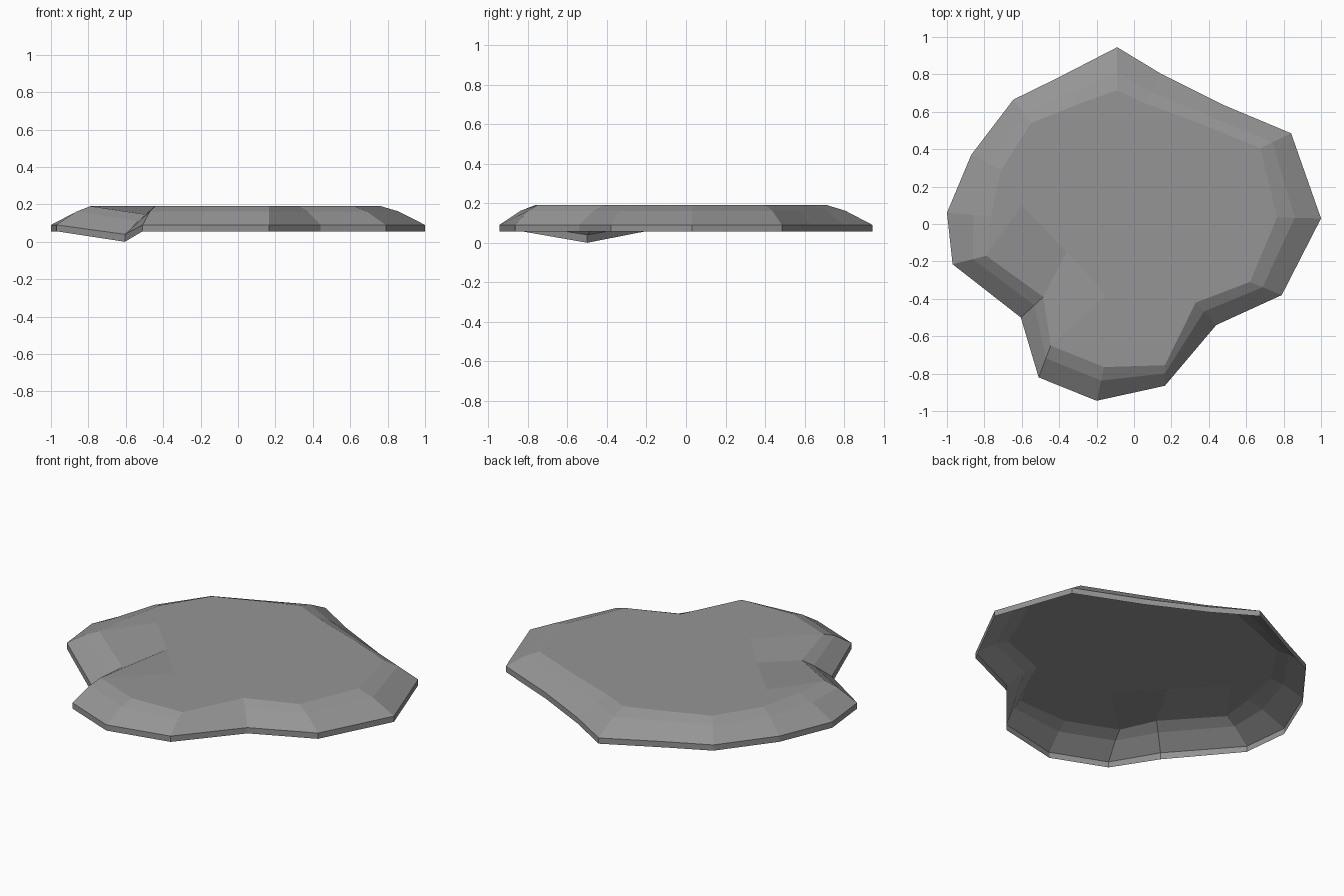
import bpy, bmesh

if "Cube" in bpy.data.objects:
    bpy.data.objects.remove(bpy.data.objects["Cube"])

# Rim outline (clockwise from the back) and matching edge of the flat top
rim = [(-.09, .945), (.15, .80), (.47, .64), (.84, .485), (1, .03), (.79, -.38),
       (.44, -.54), (.165, -.865), (-.2, -.945), (-.51, -.82), (-.605, -.5),
       (-.97, -.215), (-1, .06), (-.87, .37), (-.645, .665), (-.41, .78)]
top = [(-.09, .715), (.06, .645), (.37, .53), (.675, .405), (.765, .035), (.62, -.31),
       (.33, -.42), (.165, -.755), (-.16, -.765), (-.445, -.65), (-.485, -.39),
       (-.79, -.17), (-.765, .04), (-.71, .29), (-.55, .54), (-.3, .64)]
LOW = 10            # the sagging corner
n = len(rim)

bm = bmesh.new()


def ring(blend, z, sag):
    """Loop of vertices between rim (0) and top edge (1), with one corner lowered."""
    return [bm.verts.new((a[0] + (b[0] - a[0]) * blend,
                          a[1] + (b[1] - a[1]) * blend,
                          z - (sag if i == LOW else 0)))
            for i, (a, b) in enumerate(zip(rim, top))]


# Thin vertical rim, then two rounded slope bands
rings = [ring(0, .056, .056), ring(0, .09, .05), ring(.6, .162, .052), ring(1, .19, .045)]
for lower, upper in zip(rings, rings[1:]):
    for i in range(n):
        j = (i + 1) % n
        bm.faces.new((lower[j], lower[i], upper[i], upper[j]))

# Flat top with two sloping facets leading down to the sagging corner
edge = rings[-1]
a, b, c = [bm.verts.new(p) for p in ((-.15, -.38, .19), (-.36, -.15, .19), (-.6, .1, .19))]
bm.faces.new((edge[LOW - 1], edge[LOW], b, a))
bm.faces.new((edge[LOW], edge[LOW + 1], c, b))
flat = bm.faces.new(edge[:LOW] + [a, b, c] + edge[LOW + 1:])
bmesh.ops.triangulate(bm, faces=[flat])
bmesh.ops.recalc_face_normals(bm, faces=bm.faces[:])
if sum(f.normal.z for f in bm.faces) < 0:
    bmesh.ops.reverse_faces(bm, faces=bm.faces[:])

# The underside stays open, as in a hollow shell
mesh = bpy.data.meshes.new("rock_slab")
bm.to_mesh(mesh)
bm.free()

# Dark grey stone
stone = bpy.data.materials.new("dark_stone")
stone.diffuse_color = (.3, .3, .3, 1)
stone.use_nodes = True
stone.node_tree.nodes["Principled BSDF"].inputs["Base Color"].default_value = stone.diffuse_color
mesh.materials.append(stone)
bpy.context.collection.objects.link(bpy.data.objects.new("rock_slab", mesh))
